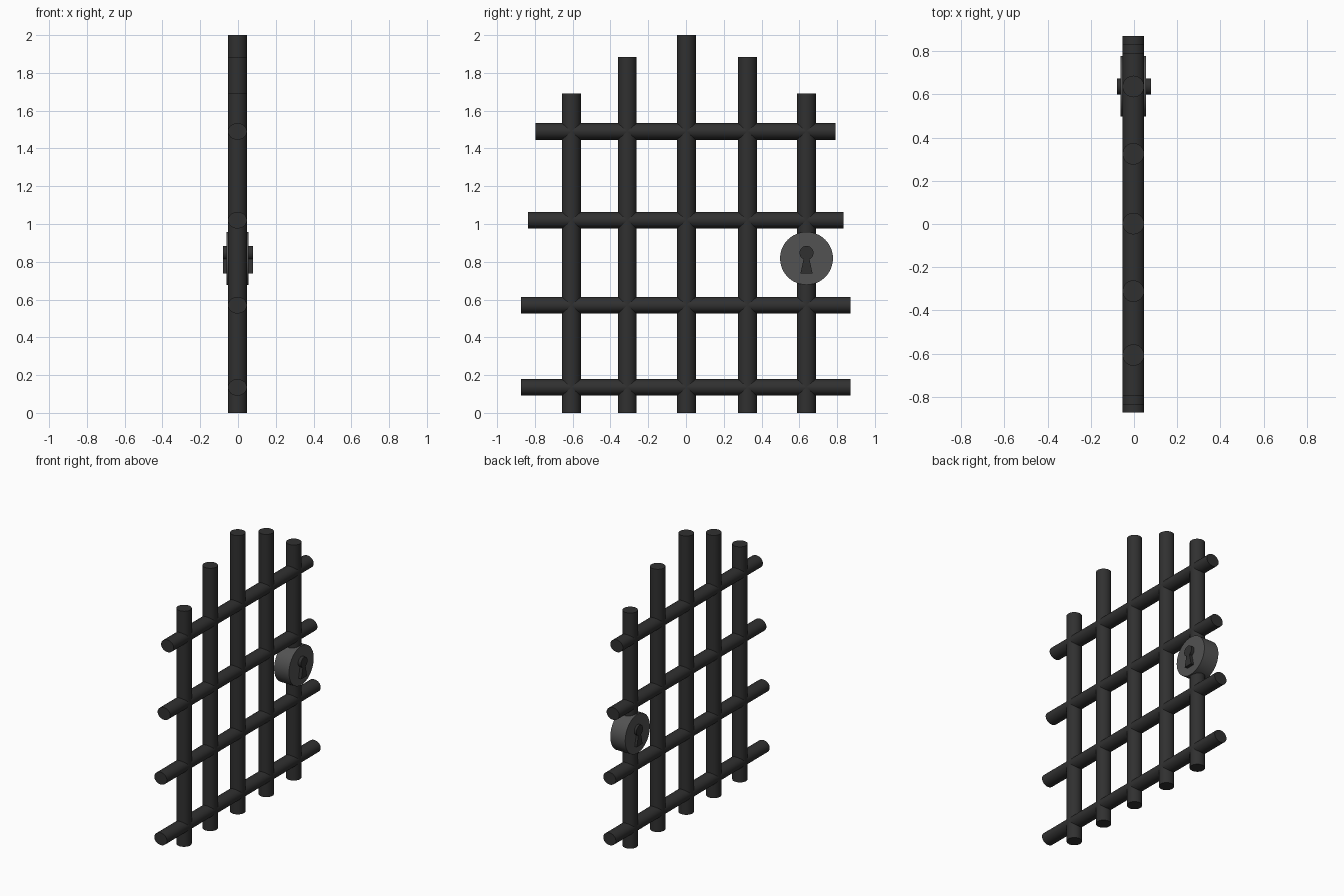
import bpy, math

if "Cube" in bpy.data.objects:
    bpy.data.objects.remove(bpy.data.objects["Cube"])

CX = -0.003  # slight offset of the bars and lock plate


def material(name, c):
    m = bpy.data.materials.new(name)
    m.diffuse_color = (c, c, c, 1)
    m.use_nodes = True
    m.node_tree.nodes["Principled BSDF"].inputs["Base Color"].default_value = m.diffuse_color
    return m


IRON = material("dark_iron", 0.03)
PLATE = material("lock_grey", 0.085)


def finish(obj, name, mat):
    obj.name = name
    obj.data.materials.append(mat)
    bpy.context.view_layer.objects.active = obj
    obj.select_set(True)
    bpy.ops.object.transform_apply(location=False, rotation=True, scale=True)
    bpy.ops.object.shade_smooth_by_angle(angle=math.radians(35))
    obj.select_set(False)


def rod(name, loc, radii, length, rot, mat, sides=32):
    bpy.ops.mesh.primitive_cylinder_add(vertices=sides, radius=1, depth=length,
                                        location=loc, rotation=rot)
    obj = bpy.context.object
    obj.scale = (radii[0], radii[1], 1)
    finish(obj, name, mat)


# Upright bars, stepped up towards the middle
for y, top in [(-0.607, 1.69), (-0.311, 1.885), (0.002, 2.0), (0.325, 1.885), (0.637, 1.69)]:
    rod("upright_bar", (CX, y, top / 2), (0.05, 0.05), top, (0, 0, 0), IRON)

# Cross bars, slightly flattened in height
for z, y0, y1 in [(0.135, -0.873, 0.871), (0.57, -0.873, 0.871),
                  (1.02, -0.836, 0.833), (1.49, -0.796, 0.791)]:
    rod("cross_bar", (CX, (y0 + y1) / 2, z), (0.05, 0.044), y1 - y0,
        (math.pi / 2, 0, 0), IRON)

# Round lock plate
LY, LZ = 0.638, 0.818
rod("lock_plate", (CX, LY, LZ), (0.14, 0.14), 0.118, (0, math.pi / 2, 0), PLATE, 48)

# Keyhole: round head running into a flared foot, standing proud on both sides
R, HEAD = 0.037, 0.847
start, end = math.radians(-65), math.radians(245)
outline = [(R * math.cos(a), HEAD + R * math.sin(a))
           for a in (start + (end - start) * i / 24 for i in range(25))]
outline += [(-0.032, 0.738), (0.032, 0.738)]
n = len(outline)
verts = [(x, LY + y, z) for x in (-0.079, 0.079) for y, z in outline]
faces = [tuple(reversed(range(n))), tuple(range(n, 2 * n))]
faces += [(i, (i + 1) % n, n + (i + 1) % n, n + i) for i in range(n)]
mesh = bpy.data.meshes.new("keyhole")
mesh.from_pydata(verts, [], faces)
keyhole = bpy.data.objects.new("keyhole", mesh)
bpy.context.collection.objects.link(keyhole)
bpy.ops.object.select_all(action='DESELECT')
finish(keyhole, "keyhole", IRON)
